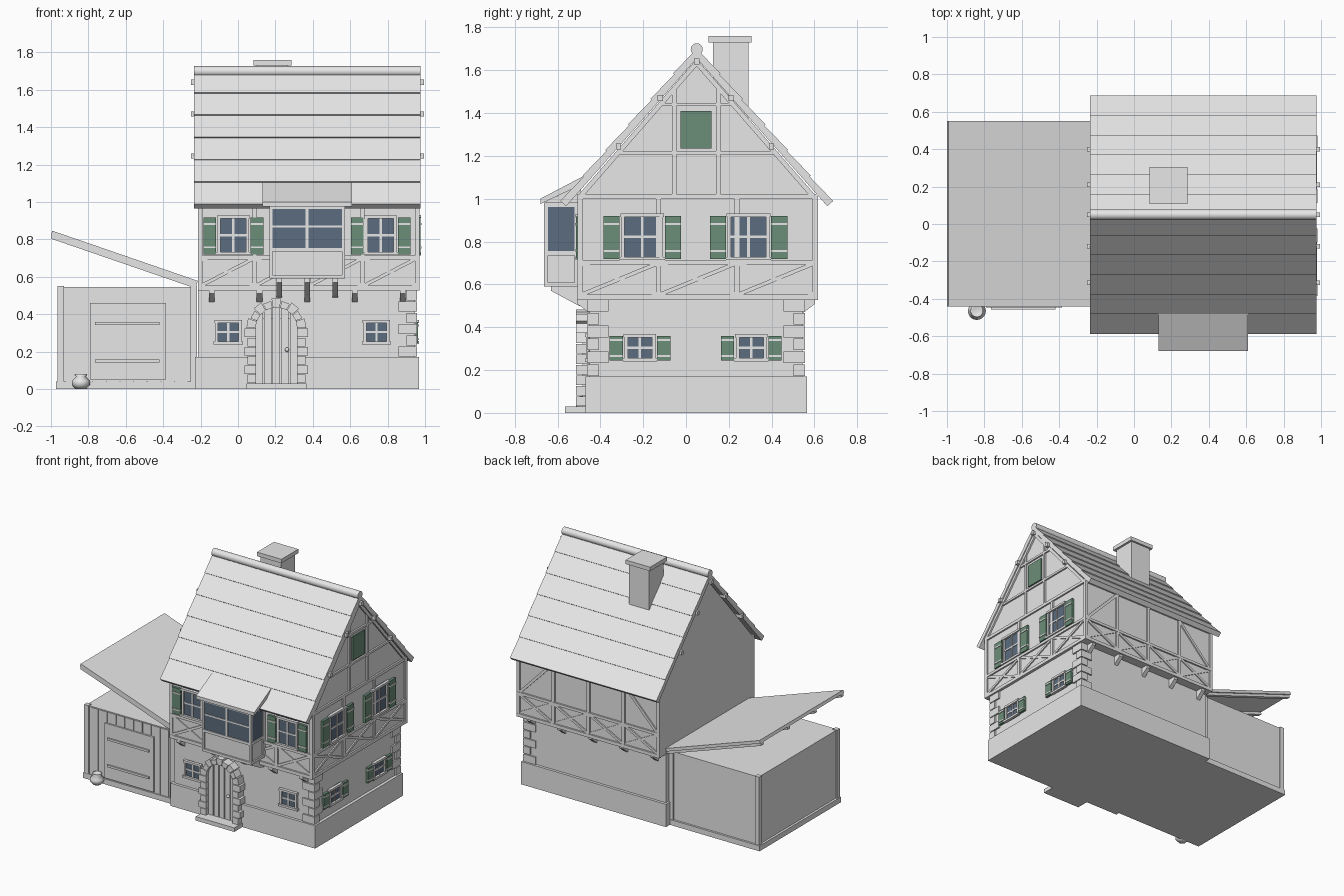
import bpy, bmesh, math
from mathutils import Vector, Matrix

if "Cube" in bpy.data.objects:
    bpy.data.objects.remove(bpy.data.objects["Cube"], do_unlink=True)


def material(name, color):
    mat = bpy.data.materials.new(name)
    mat.use_nodes = True
    mat.diffuse_color = color
    mat.node_tree.nodes["Principled BSDF"].inputs["Base Color"].default_value = color
    return mat


plaster = material("pale grey", (0.8, 0.8, 0.8, 1))
green = material("shutter green", (0.148, 0.27, 0.19, 1))
glass = material("dark blue glass", (0.107, 0.15, 0.21, 1))

# Each side maps (along the wall, outward distance, height) to a point
SIDES = {
    "front": lambda u, w, z: Vector((u, -w, z)),
    "back": lambda u, w, z: Vector((u, w, z)),
    "right": lambda u, w, z: Vector((w, u, z)),
}
parts = {}


def mesh_for(name, mat):
    return parts.setdefault(name, (bmesh.new(), mat))[0]


def prism(name, side, outline, w0, w1, mat=plaster):
    bm = mesh_for(name, mat)
    rings = [[bm.verts.new(SIDES[side](u, w, z)) for u, z in outline] for w in (w0, w1)]
    for ring in rings:
        bm.faces.new(ring)
    for i in range(len(outline)):
        j = (i + 1) % len(outline)
        bm.faces.new((rings[0][i], rings[0][j], rings[1][j], rings[1][i]))


def panel(name, side, u0, u1, z0, z1, w0, w1, mat=plaster):
    prism(name, side, [(u0, z0), (u1, z0), (u1, z1), (u0, z1)], w0, w1, mat)


def box(name, x0, x1, y0, y1, z0, z1, mat=plaster):
    panel(name, "back", x0, x1, z0, z1, y0, y1, mat)


def beam(name, side, start, end, width, w0, w1):
    a, b = Vector(start), Vector(end)
    n = (b - a).orthogonal().normalized() * width / 2
    prism(name, side, [a + n, b + n, b - n, a - n], w0, w1)


def window(name, side, u, half, z0, z1, wall, shutter=0):
    f = 0.016
    panel(name + "_glass", side, u - half, u + half, z0, z1, wall, wall + 0.006, glass)
    for s in (-1, 1):
        a, b = sorted((u + s * half, u + s * (half - f)))
        panel(name + "_frame", side, a, b, z0, z1, wall, wall + 0.016)
    for z, extra in ((z0, 0.008), (z1 - f, 0.004)):
        panel(name + "_frame", side, u - half - extra, u + half + extra, z, z + f,
              wall, wall + 0.022)
    mid = (z0 + z1) / 2
    panel(name + "_bars", side, u - 0.006, u + 0.006, z0, z1, wall, wall + 0.012)
    panel(name + "_bars", side, u - half, u + half, mid - 0.006, mid + 0.006, wall, wall + 0.011)
    if shutter:
        height = z1 - z0
        for s in (-1, 1):
            a, b = sorted((u + s * (half + 0.008), u + s * (half + 0.008 + shutter)))
            panel(name + "_shutters", side, a, b, z0 + 0.005, z1 - 0.01, wall, wall + 0.018, green)
            for t in (0.2, 0.78):
                z = z0 + t * height
                panel(name + "_shutter_battens", side, a, b, z - 0.005, z + 0.005,
                      wall, wall + 0.023)


# Ground floor and plinth
box("plinth", -0.23, 0.967, -0.47, 0.565, 0, 0.17)
box("ground_floor_wall", -0.215, 0.945, -0.45, 0.545, 0.17, 0.54)
for i in range(6):
    long, short = (0.1, 0.055) if i % 2 else (0.055, 0.1)
    z = 0.17 + i * 0.06
    for front in (True, False):
        y0, y1 = (-0.462, -0.462 + long) if front else (0.556 - long, 0.556)
        box("corner_stones", 0.957 - short, 0.957, y0, y1, z + 0.003, z + 0.057)

# Upper floor with gable
prism("upper_wall", "right", [(-0.495, 0.53), (0.605, 0.53), (0.605, 1.01),
                              (0.05, 1.645), (-0.495, 1.01)], -0.212, 0.957)

# Timber framing of the upper floor
WALLS = {"front": (-0.213, 0.97, 0.495), "back": (-0.213, 0.97, 0.605),
         "right": (-0.505, 0.615, 0.957)}
for side, (u0, u1, wall) in WALLS.items():
    outer = wall + 0.012
    for z, width in ((0.54, 0.025), (0.703, 0.02), (1.01, 0.022)):
        beam("timber_rails", side, (u0, z), (u1, z), width, wall - 0.005, outer)
    bays = 3 if side == "right" else 4
    a, b = u0 + 0.012, u1 - 0.012
    step = (b - a) / bays
    for i in range(bays + 1):
        u = a + i * step
        beam("timber_posts", side, (u, 0.54), (u, 1.01), 0.024, wall - 0.005, outer - 0.001)
        if i < bays:
            beam("timber_crosses", side, (u, 0.55), (u + step, 0.7), 0.018, wall, outer - 0.003)
            beam("timber_crosses", side, (u, 0.7), (u + step, 0.55), 0.018, wall, outer - 0.005)
    if side == "back":
        for foot, head in ((b - step, b), (a + step, a)):
            beam("timber_braces", side, (head, 0.7), (foot, 1.0), 0.02, wall, outer - 0.003)

# Timber framing of the gable
for z, half in ((1.215, 0.37), (1.44, 0.17)):
    beam("gable_rails", "right", (0.05 - half, z), (0.05 + half, z), 0.016, 0.95, 0.969)
for s in (-1, 1):
    beam("gable_posts", "right", (0.048 + s * 0.103, 1.02), (0.048 + s * 0.103, 1.52),
         0.02, 0.95, 0.968)
    beam("gable_rafters", "right", (0.05 + s * 0.545, 1.01), (0.05, 1.635), 0.022, 0.95, 0.97)
panel("attic_shutter", "right", -0.025, 0.12, 1.235, 1.41, 0.955, 0.967, green)

# Roof: overlapping tile rows on both slopes
ROWS = 6
ridge = Vector((0.05, 1.7))
for s in (-1, 1):
    slope = Vector((s * 0.632, -0.715))
    normal = Vector((s * 0.715, 0.632)).normalized()
    for i in range(ROWS):
        top = ridge + slope * i / ROWS
        low = ridge + slope * (i + 1) / ROWS
        prism("roof_tiles", "right", [top - normal * 0.03, low - normal * 0.03,
                                      low + normal * 0.007, top], -0.235, 0.975)
for y, z in ((0.05, 1.64), (-0.12, 1.47), (0.21, 1.47), (-0.315, 1.245), (0.4, 1.245)):
    box("purlins", -0.252, 0.994, y - 0.012, y + 0.012, z - 0.014, z + 0.014)
bmesh.ops.create_cone(mesh_for("ridge_cap", plaster), cap_ends=True, segments=20, radius1=0.028,
                      radius2=0.028, depth=1.21, matrix=Matrix.Translation((0.37, 0.05, 1.698))
                      @ Matrix.Rotation(math.pi / 2, 4, "Y"))

# Chimney
box("chimney", 0.1, 0.268, 0.125, 0.292, 1.35, 1.735)
box("chimney_cap", 0.083, 0.285, 0.106, 0.306, 1.73, 1.76)

# Windows
for i, u in enumerate((-0.025, 0.763)):
    window(f"upper_front_window_{i}", "front", u, 0.084, 0.715, 0.928, 0.495, 0.068)
for i, u in enumerate((-0.052, 0.74)):
    window(f"lower_front_window_{i}", "front", u, 0.07, 0.238, 0.37, 0.45)
for i, u in enumerate((-0.205, 0.292)):
    window(f"upper_right_window_{i}", "right", u, 0.098, 0.713, 0.93, 0.957, 0.075)
for i, u in enumerate((-0.215, 0.305)):
    window(f"lower_right_window_{i}", "right", u, 0.072, 0.24, 0.368, 0.945, 0.062)

# Brackets carrying the overhang
for i in range(5):
    x = -0.14 + i * 0.255
    for wall, s in ((-0.45, -1), (0.545, 1)):
        prism("overhang_brackets", "right", [(wall, 0.53), (wall + s * 0.058, 0.53),
              (wall + s * 0.058, 0.51), (wall, 0.465)], x - 0.015, x + 0.015)

# Bay window
box("bay_body", 0.178, 0.562, -0.652, -0.49, 0.592, 1.01)
for z in (0.6, 0.745, 0.972):
    box("bay_rails", 0.168, 0.572, -0.664, -0.495, z - 0.01, z + 0.01)
for x in (0.168, 0.556):
    box("bay_posts", x, x + 0.016, -0.663, -0.645, 0.592, 0.98)
    box("bay_posts", x, x + 0.016, -0.52, -0.495, 0.592, 0.98)
box("bay_glass", 0.173, 0.567, -0.657, -0.52, 0.755, 0.962, glass)
box("bay_bars", 0.362, 0.378, -0.662, -0.65, 0.75, 0.97)
box("bay_bars", 0.172, 0.568, -0.661, -0.65, 0.862, 0.874)
prism("bay_roof", "right", [(-0.68, 0.975), (-0.68, 1.0), (-0.48, 1.105), (-0.48, 1.07)],
      0.13, 0.61)
prism("bay_cheeks", "right", [(-0.652, 0.98), (-0.49, 0.98), (-0.49, 1.08)], 0.178, 0.562)
for x in (0.22, 0.37, 0.52):
    prism("bay_brackets", "right", [(-0.63, 0.592), (-0.45, 0.592), (-0.45, 0.49),
                                    (-0.5, 0.5), (-0.63, 0.57)], x - 0.014, x + 0.014)

# Arched plank door with stone surround
DOOR, SPRING, RADIUS = 0.205, 0.325, 0.115
box("door_step", 0.045, 0.365, -0.565, -0.46, 0, 0.03)
box("door_backing", DOOR - 0.11, DOOR + 0.11, -0.474, -0.44, 0.03, 0.38)
plank = 2 * RADIUS / 5
for i in range(5):
    a = -RADIUS + i * plank + 0.003
    b = a + plank - 0.006
    arc = [(DOOR + u, SPRING + math.sqrt(RADIUS ** 2 - u ** 2)) for u in (b, (a + b) / 2, a)]
    prism("door_planks", "front", [(DOOR + a, 0.03), (DOOR + b, 0.03)] + arc, 0.44, 0.484)
bmesh.ops.create_uvsphere(mesh_for("door_knob", plaster), u_segments=12, v_segments=8,
                          radius=0.012, matrix=Matrix.Translation((0.262, -0.492, 0.21)))
for i in range(6):
    z = 0.03 + i * 0.049
    outer = 0.17 if i % 2 else 0.155
    for s in (-1, 1):
        a, b = sorted((DOOR + s * (RADIUS - 0.005), DOOR + s * outer))
        panel("door_jamb_stones", "front", a, b, z + 0.002, z + 0.047, 0.44, 0.514)
STONES = 9
for i in range(STONES):
    outer = 0.148 if i % 2 else 0.16
    angles = [math.pi * (i + t) / STONES for t in (0.04, 0.96)]
    ring = [(RADIUS - 0.004, angles[0]), (outer, angles[0]),
            (outer, angles[1]), (RADIUS - 0.004, angles[1])]
    prism("door_arch_stones", "front",
          [(DOOR + r * math.cos(t), SPRING + r * math.sin(t)) for r, t in ring], 0.44, 0.514)

# Side shed with a steep lean-to roof
box("shed_base", -0.972, -0.22, -0.442, 0.52, 0, 0.04)
box("shed_walls", -0.955, -0.22, -0.428, 0.505, 0.04, 0.545)
for x in (-0.965, -0.255):
    for y in (-0.44, 0.48):
        box("shed_posts", x, x + 0.035, y, y + 0.035, 0.03, 0.55)
for i in range(9):
    x = -0.92 + i * 0.073
    box("shed_planks", x, x + 0.067, -0.434, -0.42, 0.04, 0.54)
box("shed_door", -0.79, -0.385, -0.446, -0.42, 0.05, 0.46)
for z in (0.15, 0.35):
    box("shed_door_straps", -0.765, -0.42, -0.457, -0.44, z - 0.008, z + 0.008)
prism("shed_roof", "front", [(-1, 0.825), (-0.993, 0.846), (-0.215, 0.578), (-0.222, 0.557)],
      -0.55, 0.44)
for y in (-0.435, -0.12, 0.195, 0.51):
    prism("shed_rafters", "front", [(-0.998, 0.803), (-0.996, 0.828), (-0.222, 0.562),
                                    (-0.222, 0.536)], -y - 0.03, -y)

# Round pot by the shed
pot = mesh_for("pot", plaster)
profile = [(0, 0), (0.028, 0), (0.048, 0.022), (0.048, 0.044), (0.026, 0.066),
           (0.034, 0.08), (0.026, 0.08), (0, 0.06)]
spine = [pot.verts.new((-0.84 + r, -0.465, z)) for r, z in profile]
edges = [pot.edges.new(pair) for pair in zip(spine, spine[1:])]
bmesh.ops.spin(pot, geom=spine + edges, cent=(-0.84, -0.465, 0), axis=(0, 0, 1),
               angle=2 * math.pi, steps=20, use_duplicate=False)
bmesh.ops.remove_doubles(pot, verts=pot.verts[:], dist=0.0005)

# Turn the collected parts into objects
for name, (bm, mat) in parts.items():
    bmesh.ops.recalc_face_normals(bm, faces=bm.faces[:])
    if name in ("pot", "ridge_cap", "door_knob"):
        for face in bm.faces:
            face.smooth = len(face.verts) < 5
    mesh = bpy.data.meshes.new(name)
    bm.to_mesh(mesh)
    bm.free()
    mesh.materials.append(mat)
    bpy.context.collection.objects.link(bpy.data.objects.new(name, mesh))
